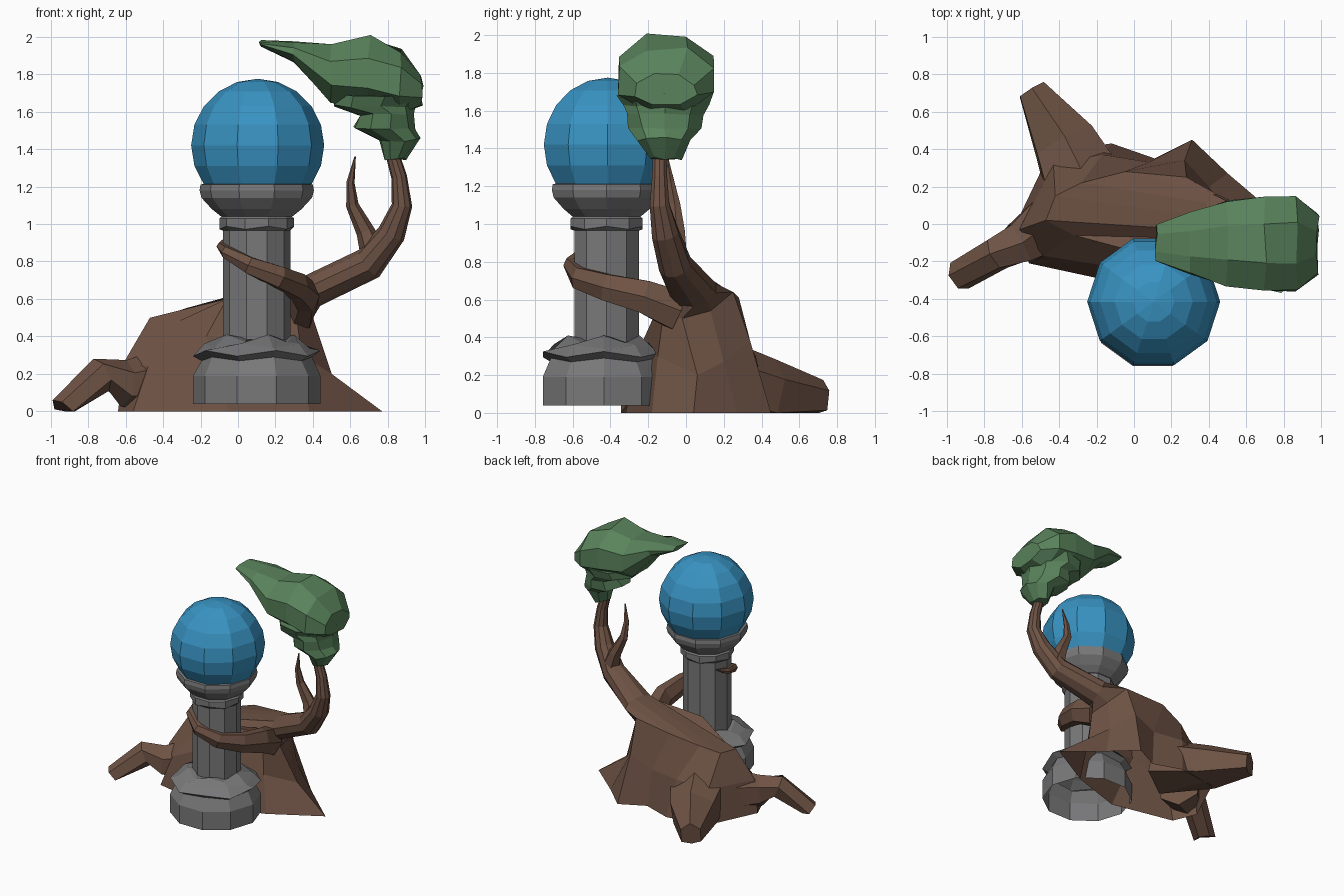
import bpy, bmesh, math, random
from mathutils import Vector

random.seed(4)


def material(name, rgb):
    m = bpy.data.materials.new(name)
    m.diffuse_color = (*rgb, 1)
    return m


BARK = material("bark brown", (0.155, 0.085, 0.058))
LEAF = material("leaf green", (0.10, 0.225, 0.105))
STONE = material("stone grey", (0.19, 0.19, 0.195))
BLUE = material("orb blue", (0.04, 0.29, 0.54))


def loft(name, rings, mat, cap_start=True, cap_end=True):
    """Skin a list of equally long point rings, kept above the ground."""
    bm = bmesh.new()
    rows = [[bm.verts.new((p[0], p[1], max(p[2], 0))) for p in r] for r in rings]
    n = len(rows[0])
    for a, b in zip(rows, rows[1:]):
        for i in range(n):
            j = (i + 1) % n
            bm.faces.new((a[i], a[j], b[j], b[i]))
    if cap_start:
        bm.faces.new(rows[0][::-1])
    if cap_end:
        bm.faces.new(rows[-1])
    bmesh.ops.recalc_face_normals(bm, faces=bm.faces)
    me = bpy.data.meshes.new(name)
    bm.to_mesh(me)
    bm.free()
    me.materials.append(mat)
    ob = bpy.data.objects.new(name, me)
    bpy.context.collection.objects.link(ob)
    return ob


def tube_rings(path, sides, side=(0, 1, 0), axis=None, phase=0.0, jitter=0.0):
    """Rings along a path of (x, y, z, radius[, radius along side])."""
    pts = [Vector(p[:3]) for p in path]
    rings = []
    for k, p in enumerate(path):
        d = Vector(axis) if axis else pts[min(k + 1, len(pts) - 1)] - pts[max(k - 1, 0)]
        d.normalize()
        b = Vector(side)
        b = (b - d * b.dot(d)).normalized()
        a = b.cross(d)
        ring = []
        for i in range(sides):
            t = 2 * math.pi * (i + phase) / sides
            q = pts[k] + a * p[3] * math.cos(t) + b * p[-1] * math.sin(t)
            ring.append(q + Vector([random.uniform(-jitter, jitter) for _ in range(3)]))
        rings.append(ring)
    return rings


def lathe(name, profile, cx, cy, mat):
    """Ten-sided turned part, open at the ends; profile holds (radius, z, zigzag)."""
    rings = []
    for r, z, zig in profile:
        rings.append([(cx + r * math.cos(i * math.pi / 5), cy + r * math.sin(i * math.pi / 5),
                       z + zig * (-1) ** i) for i in range(10)])
    return loft(name, rings, mat, False, False)


# Trunk: spokes run from the ground over the flared base to the shoulder
spokes = [
    ((0.77, 0.04, 0), (0.50, 0.06, 0.20), (0.40, -0.02, 0.50)),
    ((0.50, 0.27, 0), (0.40, 0.20, 0.27), (0.37, 0.13, 0.54)),
    ((0.31, 0.45, 0), (0.27, 0.34, 0.38), (0.28, 0.25, 0.64)),
    ((0.11, 0.35, 0), (0.08, 0.33, 0.30), (-0.05, 0.28, 0.61)),
    ((-0.12, 0.43, 0), (-0.17, 0.37, 0.30), (-0.28, 0.22, 0.55)),
    ((-0.45, 0.38, 0), (-0.43, 0.32, 0.27), (-0.42, 0.15, 0.50)),
    ((-0.64, -0.02, 0), (-0.61, -0.03, 0.26), (-0.47, 0.02, 0.50)),
    ((-0.56, -0.21, 0), (-0.48, -0.17, 0.24), (-0.32, -0.06, 0.48)),
    ((-0.05, -0.32, 0), (-0.17, -0.22, 0.40), (-0.06, -0.13, 0.60)),
    ((0.38, -0.18, 0), (0.34, -0.15, 0.30), (0.31, -0.12, 0.52)),
]
branch = [(0.10, 0.07, 0.59, 0.09, 0.19), (0.40, 0.04, 0.645, 0.09, 0.13), (0.70, -0.06, 0.79, 0.09),
          (0.82, -0.11, 0.95, 0.075), (0.875, -0.14, 1.10, 0.055), (0.86, -0.14, 1.25, 0.042),
          (0.81, -0.14, 1.42, 0.035)]
flare = [[s[k] for s in spokes] for k in range(3)]
loft("trunk", flare + tube_rings(branch[1:], 10), BARK, cap_start=False)

# Roots, twig and the vine wrapping the column
limbs = {
    "left_root": ([(-0.45, 0.00, 0.16, 0.16, 0.17), (-0.61, -0.10, 0.15, 0.125),
                   (-0.73, -0.16, 0.195, 0.095), (-0.93, -0.275, 0.00, 0.085)], (0, 1, 0)),
    "back_root": ([(-0.22, 0.10, 0.20, 0.22, 0.26), (-0.37, 0.43, 0.10, 0.19, 0.19),
                   (-0.545, 0.715, 0.07, 0.105, 0.085)], (1, 0, 0)),
    "twig": ([(0.73, -0.06, 0.82, 0.075), (0.68, -0.05, 0.96, 0.05), (0.61, -0.06, 1.10, 0.034),
              (0.60, -0.08, 1.22, 0.022), (0.625, -0.10, 1.36, 0.004)], (0, 1, 0)),
    "vine": ([(0.33, -0.04, 0.54, 0.09, 0.12), (0.36, -0.22, 0.615, 0.075, 0.10),
              (0.32, -0.42, 0.665, 0.06, 0.08), (0.22, -0.57, 0.715, 0.045, 0.065),
              (0.06, -0.61, 0.78, 0.04, 0.05), (-0.06, -0.53, 0.85, 0.035), (-0.09, -0.40, 0.88, 0.025),
              (-0.07, -0.30, 0.92, 0.006)], (0, 0, 1)),
}
for name, (path, side) in limbs.items():
    loft(name, tube_rings(path, 6, side), BARK)

# Windswept foliage: swept crown and the clump beneath it
crown = [(0.12, -0.10, 1.965, 0.012, 0.105), (0.30, -0.10, 1.92, 0.055, 0.17), (0.50, -0.105, 1.805, 0.175, 0.24),
         (0.70, -0.105, 1.80, 0.215, 0.275), (0.87, -0.105, 1.76, 0.18, 0.275), (0.98, -0.105, 1.71, 0.09, 0.17)]
loft("foliage_crown", tube_rings(crown, 8, axis=(1, 0, 0), phase=0.5, jitter=0.01), LEAF)
clump = [(0.84, -0.11, 1.345, 0.06, 0.08), (0.86, -0.11, 1.45, 0.11, 0.14), (0.78, -0.11, 1.51, 0.165, 0.19),
         (0.785, -0.11, 1.58, 0.145, 0.215), (0.72, -0.11, 1.63, 0.22, 0.23), (0.74, -0.11, 1.69, 0.24, 0.255)]
loft("foliage_clump", tube_rings(clump, 9, axis=(0, 0, 1), jitter=0.01), LEAF)

# Stone pedestal
lathe("pedestal_base", [(0.34, 0.04, 0), (0.34, 0.19, 0), (0.295, 0.28, 0.01), (0.34, 0.31, 0.015),
                        (0.28, 0.35, -0.012), (0.20, 0.39, 0.02), (0.15, 0.39, 0)], 0.10, -0.435, STONE)
lathe("column", [(0.18, 0.34, 0), (0.18, 1.08, 0)], 0.10, -0.42, STONE)
lathe("collar", [(0.18, 0.965, 0), (0.20, 0.98, 0.008), (0.20, 1.03, 0), (0.18, 1.045, 0)], 0.10, -0.42, STONE)
lathe("capital", [(0.19, 1.04, 0), (0.24, 1.08, 0), (0.295, 1.14, 0), (0.305, 1.18, 0),
                  (0.30, 1.21, 0), (0.26, 1.22, 0)], 0.10, -0.42, STONE)

# Orb
bpy.ops.mesh.primitive_uv_sphere_add(segments=10, ring_count=10, radius=0.355, location=(0.105, -0.415, 1.42),
                                     rotation=(0, 0, math.radians(18)))
orb = bpy.context.object
orb.name = "orb"
orb.data.materials.append(BLUE)
